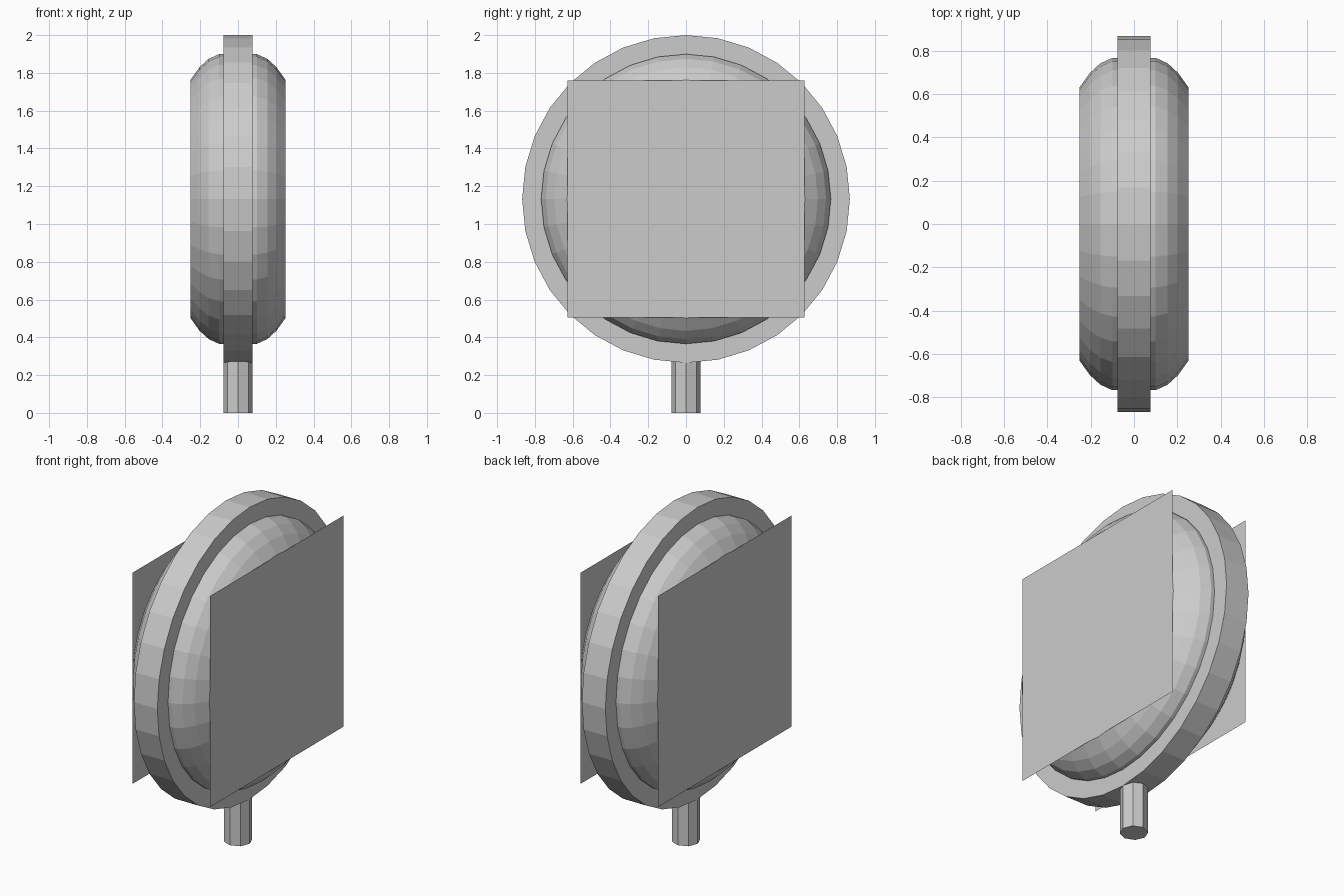
import bpy, bmesh, math
from mathutils import Matrix

if "Cube" in bpy.data.objects:
    bpy.data.objects.remove(bpy.data.objects["Cube"])

CZ = 1.1325   # height of the sign's centre
SEG = 32


def make_object(name, bm):
    bmesh.ops.recalc_face_normals(bm, faces=bm.faces)
    mesh = bpy.data.meshes.new(name)
    bm.to_mesh(mesh)
    bm.free()
    obj = bpy.data.objects.new(name, mesh)
    bpy.context.collection.objects.link(obj)
    return obj


def lathe_x(name, profile, segments=SEG):
    """Revolve (x, radius) points about the sign's x axis and cap both ends."""
    bm = bmesh.new()
    rings = []
    for x, r in profile:
        rings.append([bm.verts.new((x, r * math.sin(2 * math.pi * i / segments),
                                    CZ + r * math.cos(2 * math.pi * i / segments)))
                      for i in range(segments)])
    for a, b in zip(rings, rings[1:]):
        for i in range(segments):
            j = (i + 1) % segments
            bm.faces.new((a[i], a[j], b[j], b[i]))
    bm.faces.new(rings[0])
    bm.faces.new(rings[-1])
    return make_object(name, bm)


# Flat outer rim
lathe_x("outer_rim", [(-0.077, 0.8675), (0.077, 0.8675)])

# Bulging body, same profile on both sides
half = [(0.10, 0.767), (0.155, 0.742), (0.203, 0.698), (0.252, 0.63)]
lathe_x("rounded_body", [(-x, r) for x, r in reversed(half)] + half)

# Square face panels
for side, name in ((1, "right_panel"), (-1, "left_panel")):
    bm = bmesh.new()
    s = 0.627
    bm.faces.new([bm.verts.new((side * 0.256, y * s, CZ + z * s))
                  for y, z in ((-1, -1), (1, -1), (1, 1), (-1, 1))])
    panel = make_object(name, bm)
    if panel.data.polygons[0].normal.x * side < 0:
        panel.data.flip_normals()

# Octagonal post
bm = bmesh.new()
bmesh.ops.create_cone(bm, cap_ends=True, segments=8, radius1=0.077, radius2=0.077,
                      depth=0.30, matrix=Matrix.Translation((0, 0, 0.15)))
make_object("post", bm)
